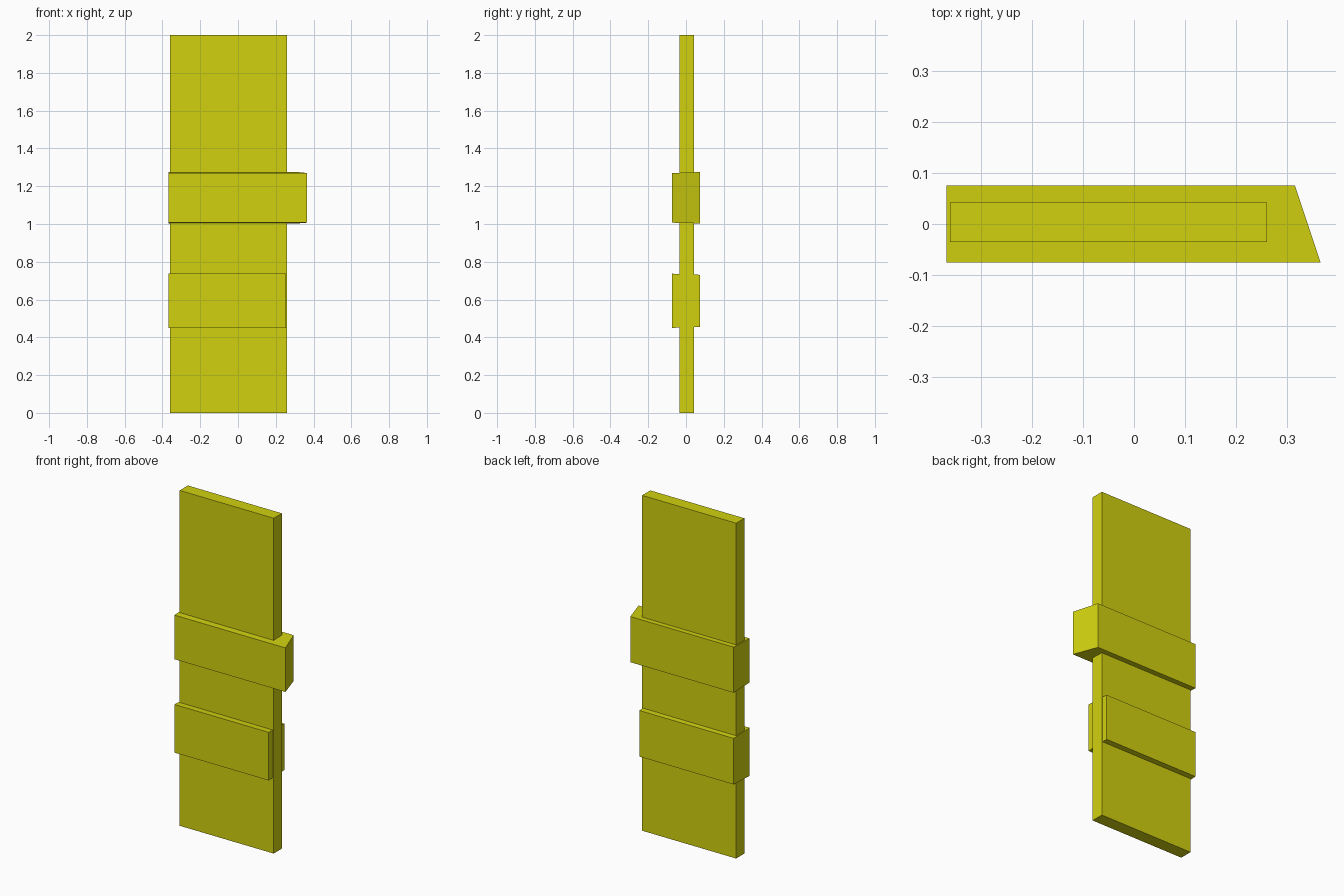
import bpy

if "Cube" in bpy.data.objects:
    bpy.data.objects.remove(bpy.data.objects["Cube"])

yellow = bpy.data.materials.new("yellow paint")
yellow.diffuse_color = (0.64, 0.64, 0.005, 1)
yellow.use_nodes = True
yellow.node_tree.nodes["Principled BSDF"].inputs["Base Color"].default_value = yellow.diffuse_color


def prism(name, front, back):
    """Block from a front and a back rectangle: (y, x0, x1, z0, z1)."""
    verts = []
    for y, x0, x1, z0, z1 in (front, back):
        verts += [(x0, y, z0), (x1, y, z0), (x1, y, z1), (x0, y, z1)]
    faces = [(0, 1, 2, 3), (7, 6, 5, 4)]
    faces += [(i, i + 4, (i + 1) % 4 + 4, (i + 1) % 4) for i in range(4)]
    mesh = bpy.data.meshes.new(name)
    mesh.from_pydata(verts, [], faces)
    mesh.materials.append(yellow)
    obj = bpy.data.objects.new(name, mesh)
    bpy.context.collection.objects.link(obj)
    return obj


# Tall flat board
prism("board", (-0.035, -0.36, 0.26, 0, 2), (0.042, -0.36, 0.26, 0, 2))

# Upper band, with a slanted right end
prism("upper_band", (-0.075, -0.367, 0.365, 1.007, 1.27),
      (0.075, -0.367, 0.315, 1.003, 1.275))

# Lower band, ending just short of the board's right edge
prism("lower_band", (-0.075, -0.367, 0.255, 0.45, 0.737),
      (0.075, -0.367, 0.255, 0.456, 0.731))
